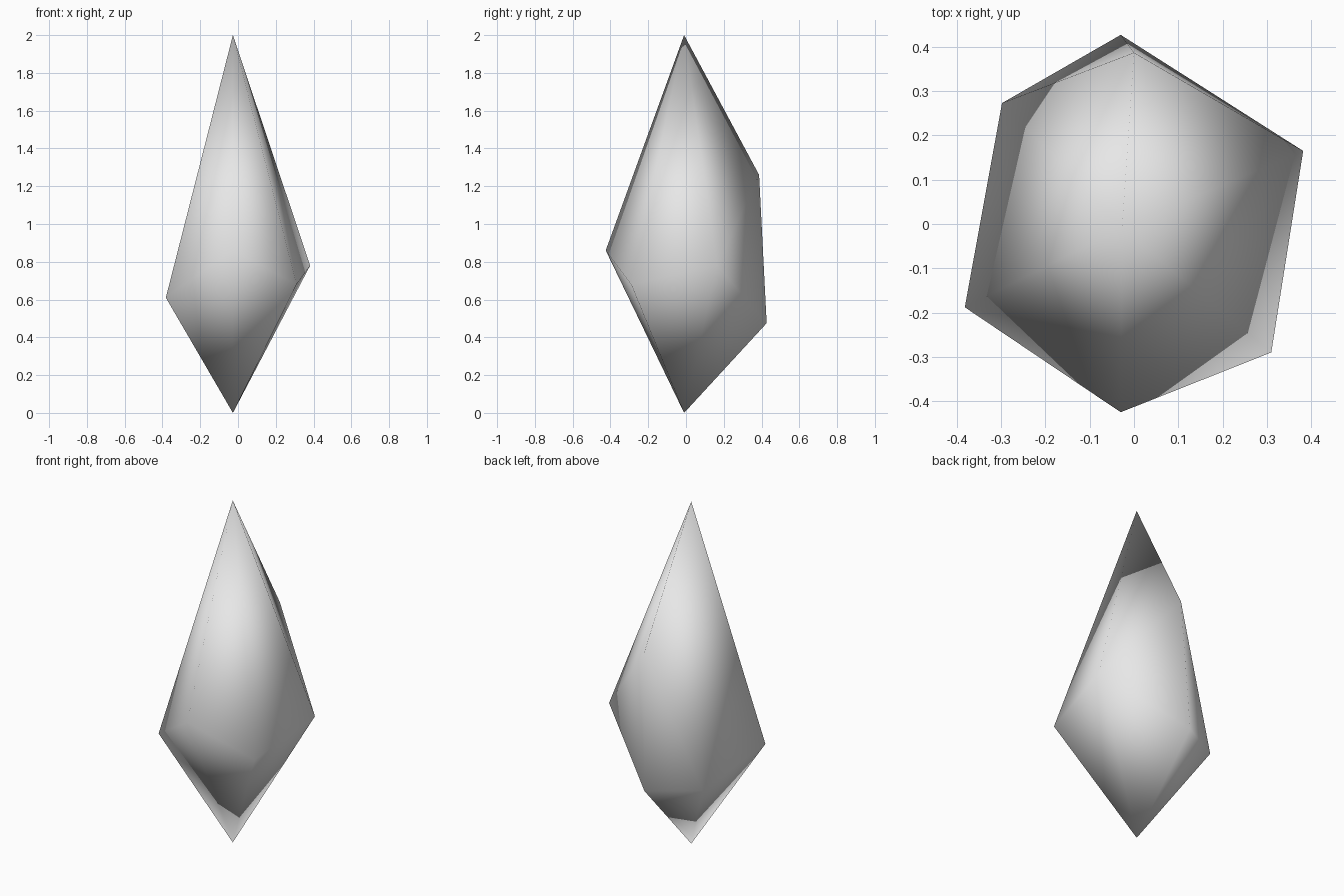
import bpy, bmesh
from mathutils import Vector

# Remove the default cube
cube = bpy.data.objects.get("Cube")
if cube:
    bpy.data.objects.remove(cube, do_unlink=True)

# Pale grey stone
stone = bpy.data.materials.new("pale_grey_stone")
stone.use_nodes = True
grey = (0.8, 0.8, 0.8, 1.0)
stone.diffuse_color = grey
stone.node_tree.nodes["Principled BSDF"].inputs["Base Color"].default_value = grey

# Crystal: uneven six-point girdle between a tip and a base point,
# with one raised shoulder on the back
girdle = [(-0.03, -0.425, 0.86), (0.31, -0.29, 0.68), (0.382, 0.165, 0.78),
          (-0.03, 0.427, 0.475), (-0.298, 0.273, 0.49), (-0.382, -0.188, 0.61)]
bm = bmesh.new()
tip = bm.verts.new((-0.027, -0.01, 2))
base = bm.verts.new((-0.027, -0.01, 0))
shoulder = bm.verts.new((0, 0.387, 1.26))
ring = [bm.verts.new(Vector(p)) for p in girdle]
back = ring[3]

for i, a in enumerate(ring):
    b = ring[(i + 1) % len(ring)]
    bm.faces.new((b, a, base))
    if back in (a, b):
        # The back facets reach the tip by way of the shoulder
        bm.faces.new((a, b, shoulder))
        if b is back:
            bm.faces.new((a, shoulder, tip))
        else:
            bm.faces.new((shoulder, b, tip))
    else:
        bm.faces.new((a, b, tip))

bmesh.ops.recalc_face_normals(bm, faces=bm.faces)
for face in bm.faces:
    face.smooth = True
mesh = bpy.data.meshes.new("crystal")
bm.to_mesh(mesh)
bm.free()
mesh.materials.append(stone)
crystal = bpy.data.objects.new("crystal", mesh)
bpy.context.collection.objects.link(crystal)
